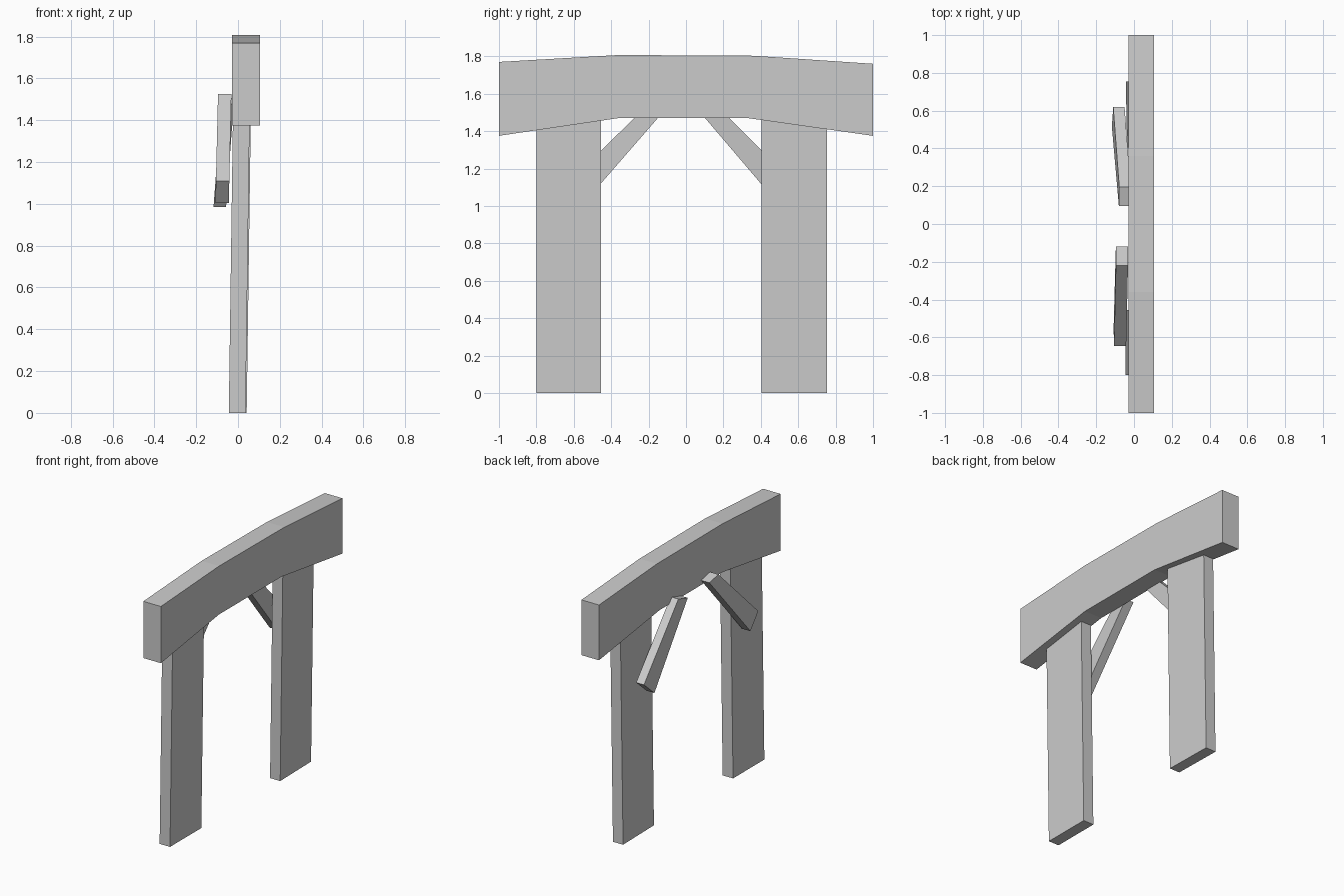
import bpy, bmesh

if "Cube" in bpy.data.objects:
    bpy.data.objects.remove(bpy.data.objects["Cube"])


def plank(name, profile, thick, x0, lean_y=0.0, lean_z=0.0, pivot=(0, 0)):
    """Extrude a (y, z) profile along x; lean shifts x with y and z around the pivot."""
    bm = bmesh.new()
    rings = []
    for side in (-0.5, 0.5):
        rings.append([bm.verts.new((x0 + side * thick + lean_y * (y - pivot[0])
                                    + lean_z * (z - pivot[1]), y, z))
                      for y, z in profile])
    a, b = rings
    bm.faces.new(a)
    bm.faces.new(b[::-1])
    n = len(profile)
    for i in range(n):
        j = (i + 1) % n
        bm.faces.new((a[i], b[i], b[j], a[j]))
    bmesh.ops.recalc_face_normals(bm, faces=bm.faces)
    mesh = bpy.data.meshes.new(name)
    bm.to_mesh(mesh)
    bm.free()
    ob = bpy.data.objects.new(name, mesh)
    bpy.context.collection.objects.link(ob)
    return ob


# Arched top beam
plank("lintel_beam",
      [(-1, 1.375), (-0.36, 1.47), (0.33, 1.47), (1, 1.375),
       (1, 1.76), (0.36, 1.803), (-0.36, 1.807), (-1, 1.77)],
      0.135, 0.038)

# Slightly leaning posts, tops set into the beam
plank("post_front", [(-0.80, 0), (-0.455, 0), (-0.455, 1.47), (-0.80, 1.42)],
      0.08, -0.004, 0.0, 0.014)
plank("post_back", [(0.405, 0), (0.755, 0), (0.755, 1.42), (0.405, 1.47)],
      0.078, -0.001, -0.02, 0.014, (0.58, 0))

# Tapered diagonal braces behind the beam
plank("brace_front", [(-0.645, 1.11), (-0.555, 1.005), (-0.12, 1.505), (-0.22, 1.525)],
      0.064, -0.075, 0.0, 0.024, (0, 1.05))
plank("brace_back", [(0.62, 1.08), (0.515, 0.985), (0.095, 1.478), (0.195, 1.507)],
      0.06, -0.083, 0.0, 0.075, (0, 1.04))
